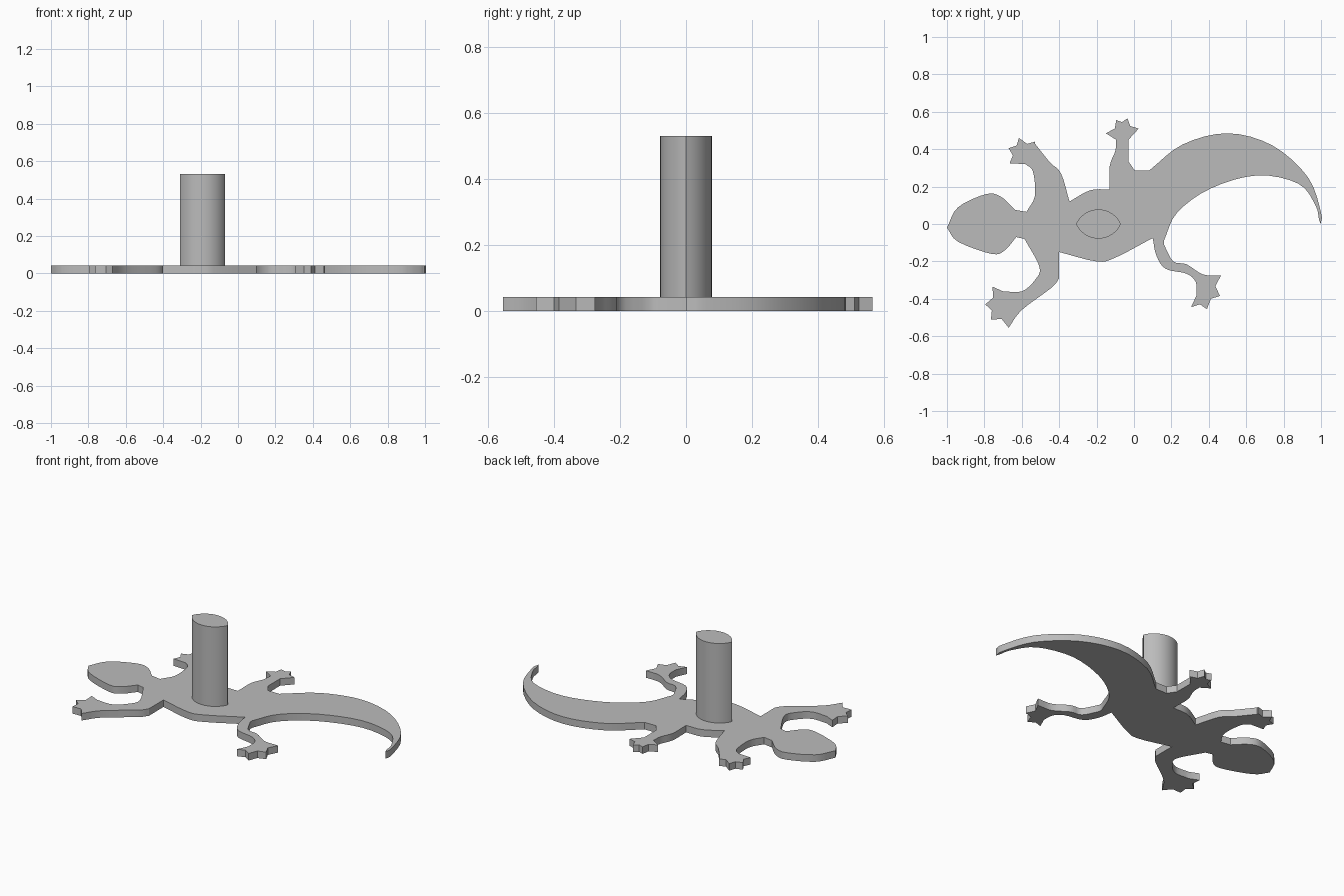
import bpy
import bmesh
import math
from mathutils import Vector

PLATE_TOP = 0.043
POST_TOP = 0.53

default_cube = bpy.data.objects.get("Cube")
if default_cube:
    bpy.data.objects.remove(default_cube, do_unlink=True)

# One plain grey for everything
grey = bpy.data.materials.new("plain_grey")
grey.use_nodes = True
grey.diffuse_color = (0.5, 0.5, 0.5, 1)
grey.node_tree.nodes["Principled BSDF"].inputs["Base Color"].default_value = grey.diffuse_color


def points(*pairs):
    """Turn pairs in hundredths of a unit into vectors."""
    return [Vector(pair) / 100 for pair in pairs]


def smooth(*pairs, steps=4):
    """Rounded curve through the given points."""
    knots = points(*pairs)
    padded = [2 * knots[0] - knots[1]] + knots + [2 * knots[-1] - knots[-2]]
    curve = []
    for a, b, c, d in zip(padded, padded[1:], padded[2:], padded[3:]):
        for step in range(steps):
            t = step / steps
            curve.append(b + (c - a) * t / 2
                         + (2 * a - 5 * b + 4 * c - d) * t ** 2 / 2
                         + (3 * b - a - 3 * c + d) * t ** 3 / 2)
    return curve + [knots[-1]]


def foot(palm, *tips):
    """Pointed toes joined by webs that curve in towards the palm."""
    centre = points(palm)[0]
    toes = points(*tips)
    outline = []
    for tip, following in zip(toes, toes[1:]):
        middle = (tip + following) / 2
        web = middle + (centre - middle).normalized() * (following - tip).length * 0.25
        outline += [tip, web]
    return outline + [toes[-1]]


def extrude_outline(name, outline, bottom, top):
    """Flat slab or column with the given outline."""
    corners = []
    for point in outline:
        if not corners or (point - corners[-1]).length > 0.002:
            corners.append(point)
    if (corners[0] - corners[-1]).length < 0.002:
        corners.pop()
    bm = bmesh.new()
    base = bm.faces.new([bm.verts.new((p.x, p.y, bottom)) for p in corners])
    result = bmesh.ops.extrude_face_region(bm, geom=[base], use_keep_orig=True)
    raised = [g for g in result["geom"] if isinstance(g, bmesh.types.BMVert)]
    bmesh.ops.translate(bm, verts=raised, vec=(0, 0, top - bottom))
    bmesh.ops.recalc_face_normals(bm, faces=bm.faces)
    caps = [face for face in bm.faces if len(face.verts) > 4]
    bmesh.ops.triangulate(bm, faces=caps, ngon_method='EAR_CLIP')
    mesh = bpy.data.meshes.new(name)
    bm.to_mesh(mesh)
    bm.free()
    mesh.materials.append(grey)
    part = bpy.data.objects.new(name, mesh)
    bpy.context.collection.objects.link(part)
    bpy.ops.object.select_all(action='DESELECT')
    part.select_set(True)
    bpy.context.view_layer.objects.active = part
    bpy.ops.object.shade_smooth_by_angle(angle=math.radians(30))


# Lizard outline, clockwise from the nose: back of the head and neck
outline = smooth((-100, -2), (-94, 9), (-79, 16), (-71, 14.5), (-63.5, 7.5))
# Front leg on the back side
outline += smooth((-57.5, 6.5), (-53, 15), (-54, 28), (-58, 32))
outline += foot((-57, 37), (-66.5, 32.5), (-67, 40.5), (-61.5, 46), (-53, 44))
outline += smooth((-53, 43), (-45, 33), (-39, 27), (-34.5, 12))
# Flank and hind leg on the back side
outline += smooth((-34.5, 12), (-23.5, 18), (-13, 18.5))
outline += smooth((-13, 18.5), (-13, 31), (-10, 39), (-9.5, 45))
outline += foot((-6, 49), (-15, 48.5), (-9.5, 55.5), (-3.5, 56.5), (2.5, 51))
outline += points((-3, 45), (-3, 33.5), (0.5, 28.5))
# Tail, out along the outer edge and home along the inner edge
outline += smooth((8, 28.5), (26, 42.5), (50, 48.5), (74, 42), (93, 25), (100, 6), (99.8, 0))
outline += smooth((99, 2), (97, 10), (88, 21.5), (66, 26), (41, 19), (23, 6), (16, -9))
# Hind leg on the front side
outline += smooth((16, -11), (21, -20), (28, -21.5), (37, -27), (46.5, -27.5))
outline += foot((37, -34), (46.5, -27.5), (46, -38.5), (39, -45.5), (30.5, -44.5))
outline += smooth((33.5, -38), (33, -31), (28, -26.5), (17, -24), (12, -17), (10, -7.5))
# Belly
outline += smooth((10, -7.5), (-10, -18), (-20, -20), (-40, -15))
# Front leg on the front side
outline += smooth((-40, -29), (-44, -34), (-60, -46), (-67, -55.5))
outline += foot((-67, -43), (-67, -55.5), (-76.5, -51), (-79.5, -43), (-75.7, -33.5))
outline += smooth((-70, -36), (-60, -36), (-53, -30), (-50.5, -23), (-58.5, -8))
# Front of the neck and head
outline += smooth((-63, -7), (-69, -14), (-76, -16), (-94, -9.5), (-100, -2))
extrude_outline("lizard_plate", outline, 0, PLATE_TOP)

# Upright post with a pointed oval section made of two arcs
half_length, half_width, middle_x = 0.12, 0.078, -0.19
radius = (half_length ** 2 + half_width ** 2) / (2 * half_width)
sweep = math.asin(half_length / radius)
section = []
for side in (1, -1):
    for step in range(16):
        angle = sweep * (step / 8 - 1) * side
        section.append(Vector((middle_x + radius * math.sin(angle),
                               side * (radius * math.cos(angle) - radius + half_width))))
extrude_outline("post", section, PLATE_TOP - 0.003, POST_TOP)
